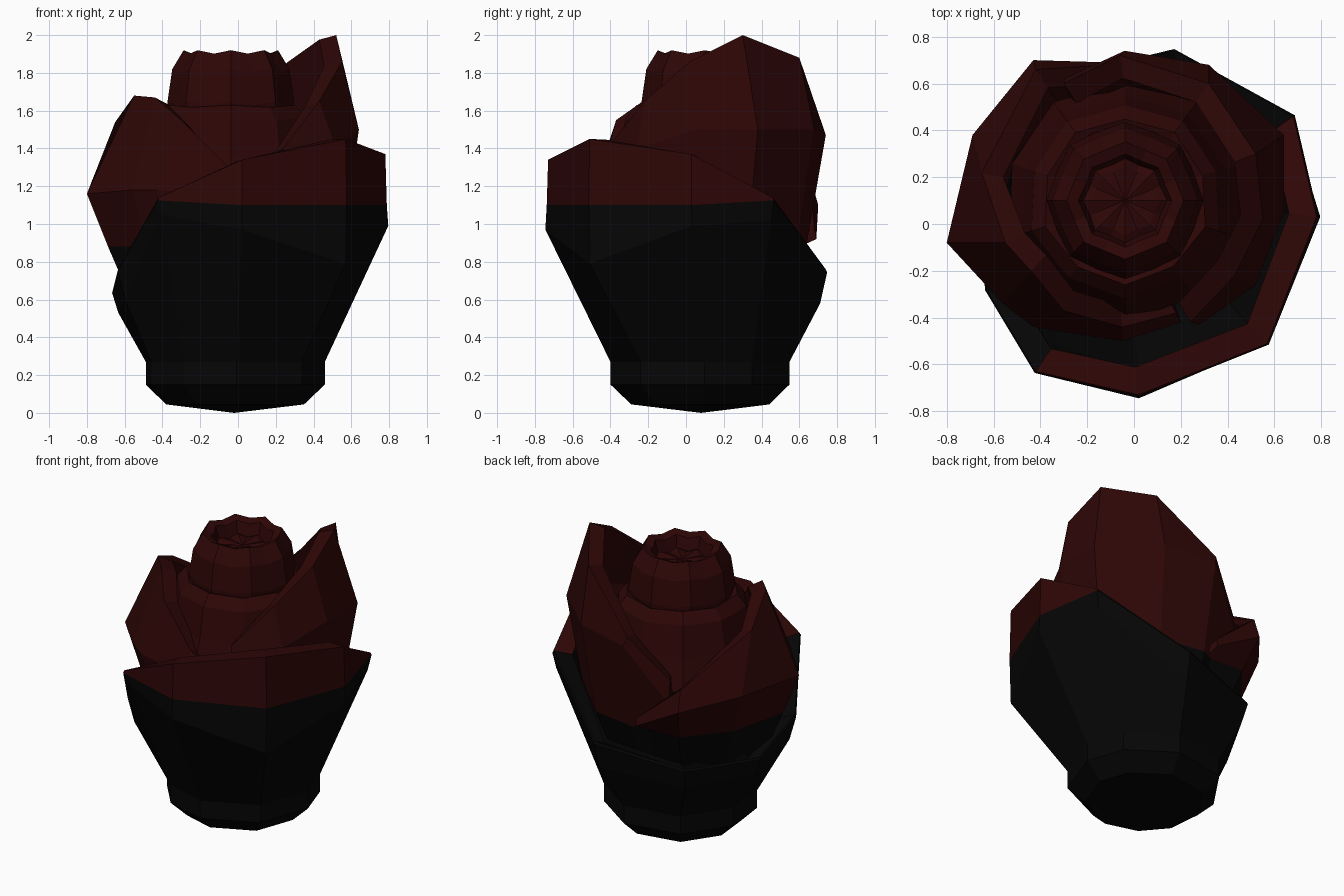
import bpy
import bmesh
from math import atan2, cos, pi, sin

cube = bpy.data.objects.get("Cube")
if cube:
    bpy.data.objects.remove(cube)


def material(name, colour):
    mat = bpy.data.materials.new(name)
    mat.use_nodes = True
    mat.diffuse_color = colour
    bsdf = mat.node_tree.nodes["Principled BSDF"]
    bsdf.inputs["Base Color"].default_value = colour
    bsdf.inputs["Roughness"].default_value = 0.8
    return mat


BLACK = material("soft black", (0.0016, 0.0016, 0.0016, 1))
RED = material("dark red", (0.027, 0.0018, 0.0018, 1))


def shell(name, columns, red_above, closed=False, thickness=0.0):
    """Skin columns of points (listed top to bottom, counterclockwise)."""
    bm = bmesh.new()
    grid = [[bm.verts.new(p) for p in column] for column in columns]
    count = len(grid)
    for i in range(count if closed else count - 1):
        a, b = grid[i], grid[(i + 1) % count]
        for j in range(len(a) - 1):
            face = bm.faces.new((a[j], a[j + 1], b[j + 1], b[j]))
            height = face.calc_center_median().z
            face.material_index = 1 if height > red_above else 0
    bmesh.ops.remove_doubles(bm, verts=bm.verts, dist=0.0005)
    mesh = bpy.data.meshes.new(name)
    bm.to_mesh(mesh)
    bm.free()
    mesh.materials.append(BLACK)
    mesh.materials.append(RED)
    obj = bpy.data.objects.new(name, mesh)
    bpy.context.scene.collection.objects.link(obj)
    if thickness:
        solid = obj.modifiers.new("thickness", "SOLIDIFY")
        solid.thickness = thickness
        solid.offset = -1


# Outer cup: black with a red lip, its rim sweeping low round the back
CX, CY = -0.02, 0.08


def cup_column(x, y, top, belly, spread):
    angle = atan2(y, x)
    column = [(x, y, top),
              (x * 1.01, y * 1.01, top - 0.015 if top < 1.2 else 1.1),
              (x * spread, y * spread, belly)]
    for radius, z in ((0.48, 0.27), (0.48, 0.15), (0.37, 0.045), (0, 0)):
        column.append((CX + radius * cos(angle), CY + radius * sin(angle), z))
    return column


cup_rim = [(-0.42, -0.63, 1.14, 1.05, 0.97), (0.02, -0.73, 1.34, 0.97, 1.02),
           (0.57, -0.51, 1.45, 0.79, 1.0), (0.78, 0.03, 1.37, 0.99, 1.02),
           (0.68, 0.46, 1.14, 1.02, 0.98), (0.17, 0.74, 0.76, 0.58, 0.96),
           (-0.41, 0.6, 0.67, 0.52, 0.95), (-0.66, 0.15, 0.65, 0.53, 0.96),
           (-0.63, -0.28, 0.77, 0.6, 0.95)]
shell("outer_cup", [cup_column(*p) for p in cup_rim], 1.11, True, 0.12)


# Side petals: rim point and widest point for every column
def petal(name, pairs):
    columns = []
    for rim, wide in pairs:
        x, y, z = wide
        columns.append([rim, wide, (x * 0.86, y * 0.86, 0.88),
                        (x * 0.6, y * 0.6, 0.4)])
    shell(name, columns, 0.88, False, 0.1)


petal("right_petal", [
    ((-0.1, 0.68, 0.97), (-0.1, 0.69, 0.92)),
    ((-0.42, 0.66, 1.24), (-0.43, 0.7, 1.1)),
    ((-0.65, 0.22, 1.54), (-0.69, 0.38, 1.16)),
    ((-0.55, -0.08, 1.68), (-0.8, -0.08, 1.16)),
    ((-0.44, -0.2, 1.67), (-0.56, -0.34, 1.18)),
    ((-0.3, -0.37, 1.55), (-0.43, -0.44, 1.18)),
    ((-0.05, -0.44, 1.3), (-0.05, -0.5, 1.15)),
    ((0.18, -0.38, 1.12), (0.2, -0.42, 1.0))])

petal("tall_left_petal", [
    ((0.24, -0.42, 1.4), (0.28, -0.43, 1.2)),
    ((0.43, -0.22, 1.65), (0.52, -0.26, 1.4)),
    ((0.55, 0.02, 1.86), (0.64, 0.05, 1.5)),
    ((0.52, 0.3, 2.0), (0.64, 0.38, 1.5)),
    ((0.32, 0.6, 1.88), (0.32, 0.68, 1.5)),
    ((-0.06, 0.72, 1.53), (-0.04, 0.74, 1.47)),
    ((-0.3, 0.6, 1.25), (-0.3, 0.62, 1.1))])


# Bud: scalloped rings, each a lathe with alternating notches
def bud_ring(name, profile, sides, notch):
    columns = []
    for i in range(sides):
        angle = 2 * pi * i / sides - pi / 2
        dip = notch * (i % 2)
        columns.append([((r - dip * (r > 0)) * cos(angle) - 0.038,
                         (r - dip * (r > 0)) * sin(angle) + 0.1,
                         z - (dip if z > 1.55 and r > 0 else 0))
                        for r, z in profile])
    shell(name, columns, 0.0, True)


bud_ring("bud_outer_ring", [(0.31, 1.61), (0.36, 1.63), (0.42, 1.56),
                            (0.46, 1.35), (0.52, 1.15), (0.42, 0.85)],
         10, 0.012)
bud_ring("bud_core", [(0, 1.82), (0.15, 1.83), (0.18, 1.82), (0.2, 1.9),
                      (0.25, 1.92), (0.31, 1.82), (0.335, 1.65),
                      (0.32, 1.4)], 16, 0.018)
